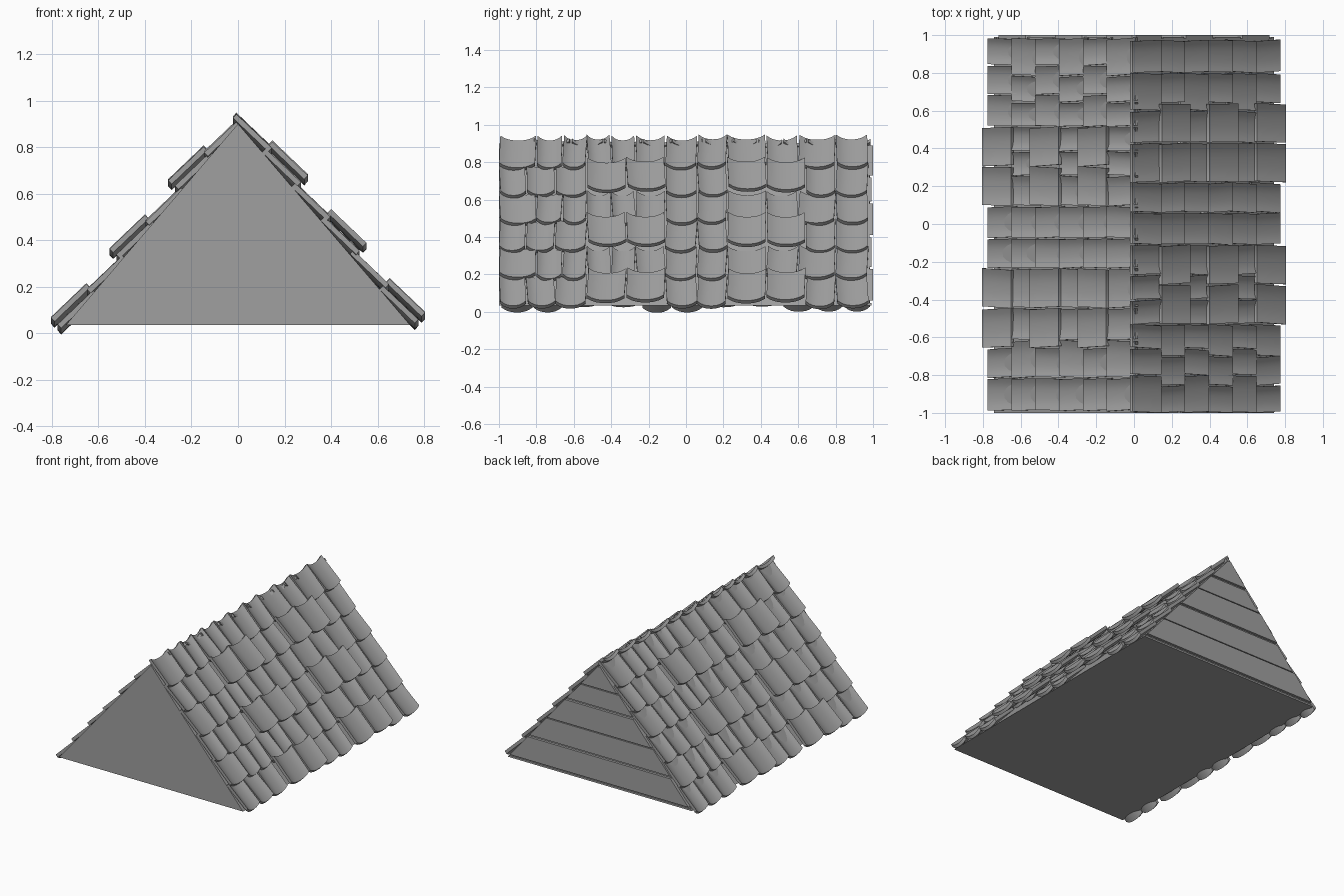
import bpy
import bmesh
import random
from mathutils import Vector

random.seed(4)
if "Cube" in bpy.data.objects:
    bpy.data.objects.remove(bpy.data.objects["Cube"], do_unlink=True)

GREY = (0.35, 0.35, 0.35, 1)
grey = bpy.data.materials.new("slate grey")
grey.use_nodes = True
grey.diffuse_color = GREY
grey.node_tree.nodes["Principled BSDF"].inputs["Base Color"].default_value = GREY

HALF, BASE, PEAK = 0.74, 0.035, 0.9


def finish(bm, name, smooth=False):
    bmesh.ops.recalc_face_normals(bm, faces=bm.faces)
    mesh = bpy.data.meshes.new(name)
    bm.to_mesh(mesh)
    bm.free()
    mesh.materials.append(grey)
    obj = bpy.data.objects.new(name, mesh)
    bpy.context.collection.objects.link(obj)
    if smooth:
        bpy.ops.object.select_all(action="DESELECT")
        obj.select_set(True)
        bpy.context.view_layer.objects.active = obj
        bpy.ops.object.shade_smooth_by_angle(angle=0.6)
    return obj


def prism(bm, outline, y0, y1):
    """Extrude an x-z outline along y."""
    face = bm.faces.new([bm.verts.new((x, y0, z)) for x, z in outline])
    new = bmesh.ops.extrude_face_region(bm, geom=[face])["geom"]
    verts = [v for v in new if isinstance(v, bmesh.types.BMVert)]
    bmesh.ops.translate(bm, verts=verts, vec=(0, y1 - y0, 0))


def half_width(z):
    return HALF * (PEAK - z) / (PEAK - BASE)


# Solid roof body
bm = bmesh.new()
prism(bm, [(-HALF, BASE), (HALF, BASE), (0, PEAK)], -1, 0.982)
finish(bm, "roof_body")

# Boards over the back gable, with narrow gaps
levels = [BASE, 0.06, 0.24, 0.41, 0.59, 0.73, PEAK]
for i, (low, high) in enumerate(zip(levels, levels[1:])):
    top = high - 0.012
    bm = bmesh.new()
    wl, wh = half_width(low), half_width(top)
    prism(bm, [(-wl, low), (wl, low), (wh, top), (-wh, top)],
          0.98, 1.0 if i % 2 else 0.991)
    finish(bm, f"gable_board_{i + 1}")

# Roof tiles: sagging slabs laid in six overlapping rows
RUN, DROP, THICK, SAG, STEPS = 0.152, 0.145, 0.022, 0.026, 8
OUT = Vector((DROP, 0, RUN)).normalized()


def add_tile(bm, y0, y1, x_end, z_end):
    rings = []
    twist = random.uniform(-0.006, 0.006)
    lift = random.uniform(-0.004, 0.004)
    for i in range(STEPS + 1):
        t = i / STEPS
        sag = SAG * (1 - abs(2 * t - 1) ** 2.5)
        y = y0 + (y1 - y0) * t
        low = Vector((x_end, y + twist, z_end - sag + lift))
        high = Vector((x_end - RUN, y - twist, z_end + DROP - sag + lift))
        rings.append([bm.verts.new(p) for p in
                      (low, high, high - OUT * THICK, low - OUT * THICK)])
    for a, b in zip(rings, rings[1:]):
        for j in range(4):
            k = (j + 1) % 4
            bm.faces.new((a[j], a[k], b[k], b[j]))
    bm.faces.new(rings[0])
    bm.faces.new(rings[-1])


ODD = [-1, -0.855, -0.7, -0.53, -0.32, -0.11, 0.06, 0.22, 0.43, 0.64, 0.8, 0.975]
EVEN = [-1, -0.8, -0.66, -0.53, -0.4, -0.27, -0.11, 0.06, 0.22, 0.43, 0.6, 0.8, 0.975]

for side in ("left", "right"):
    for row in range(6):
        bm = bmesh.new()
        bounds = ODD if row % 2 else EVEN
        for y0, y1 in zip(bounds, bounds[1:]):
            # the wide tiles of alternate rows sit proud of the others
            proud = 0.029 if row % 2 and y1 - y0 > 0.19 else 0
            add_tile(bm, y0 + 0.004, y1 - 0.004,
                     0.145 + 0.126 * row + proud, 0.8 - 0.148 * row + proud)
        # the right slope is the left one turned half around
        if side == "right":
            for v in bm.verts:
                v.co = (-v.co.x, -v.co.y - 0.015, v.co.z - 0.02)
        finish(bm, f"{side}_tile_row_{row + 1}", smooth=True)
